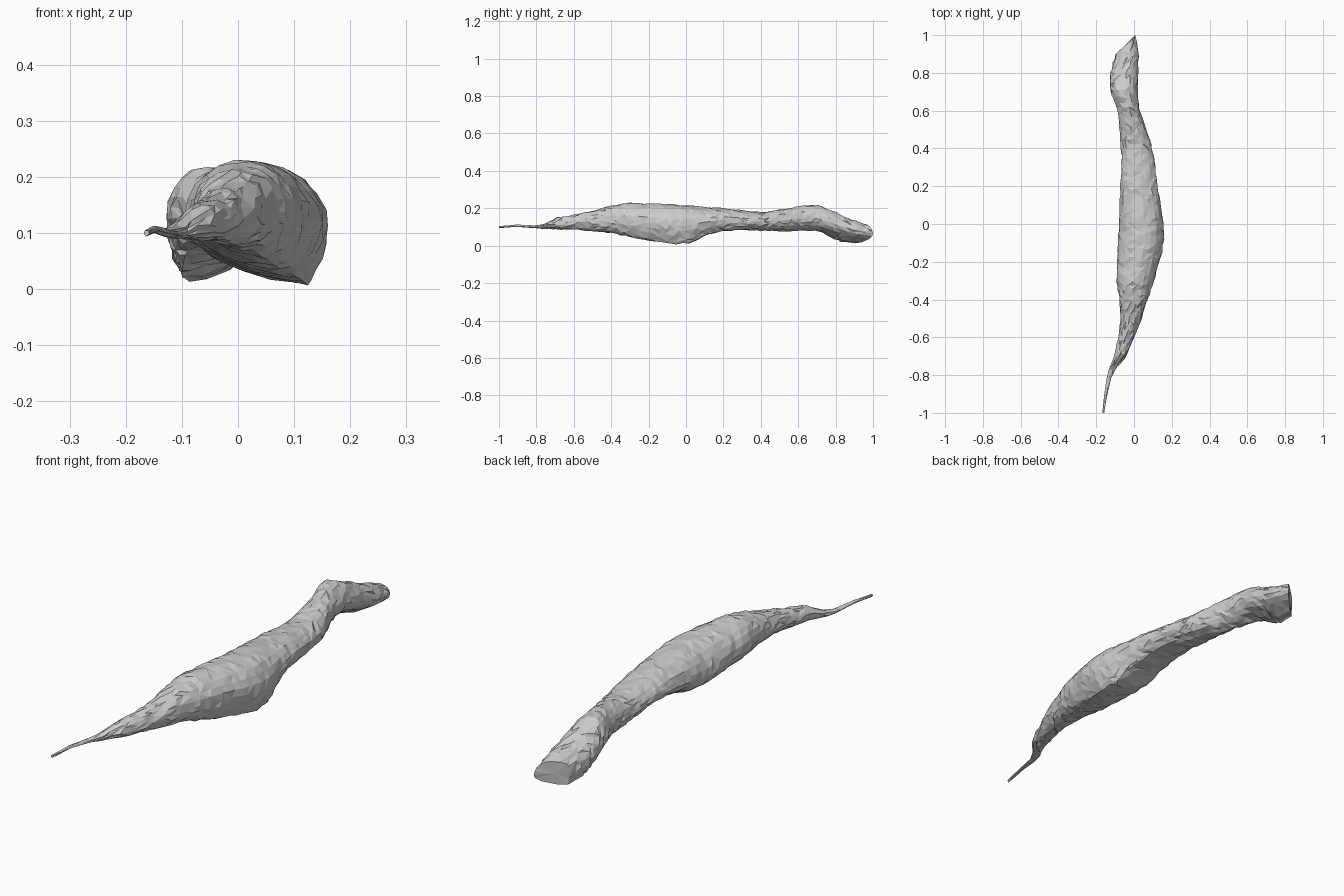
import bpy, bmesh, math, random
from mathutils import Vector

if "Cube" in bpy.data.objects:
    bpy.data.objects.remove(bpy.data.objects["Cube"])

random.seed(4)
SIDES = 22
RINGS = 84

# Body stations: y, left x, right x, top z, bottom z
STATIONS = [
    (-1.00, -.168, -.158, .105, .094),
    (-0.90, -.157, -.141, .113, .101),
    (-0.80, -.142, -.117, .108, .093),
    (-0.75, -.125, -.085, .118, .089),
    (-0.70, -.106, -.042, .150, .088),
    (-0.60, -.082, .002, .166, .085),
    (-0.50, -.070, .040, .186, .078),
    (-0.40, -.078, .075, .215, .068),
    (-0.30, -.092, .110, .230, .045),
    (-0.15, -.088, .147, .225, .019),
    (-0.06, -.083, .162, .220, .009),
    (0.02, -.080, .156, .217, .010),
    (0.10, -.076, .141, .206, .055),
    (0.20, -.072, .126, .200, .078),
    (0.32, -.066, .112, .186, .082),
    (0.42, -.070, .093, .181, .080),
    (0.50, -.076, .066, .194, .077),
    (0.60, -.087, .030, .210, .080),
    (0.70, -.124, .018, .220, .078),
    (0.80, -.129, .022, .186, .048),
    (0.90, -.122, .024, .147, .022),
    (1.00, -.098, .010, .115, .015),
]
# Where the keel sits between left (0) and right (1), by y
KEEL = [(-1.0, .5), (-.7, .5), (-.45, .62), (-.2, .78), (0, .84),
        (.25, .72), (.5, .5), (.7, .32), (.85, .2), (1.0, .12)]


def sample(table, y):
    """Linear lookup of a table keyed on its first column."""
    for a, b in zip(table, table[1:]):
        if y <= b[0]:
            t = max(0, (y - a[0]) / (b[0] - a[0]))
            return [p + (q - p) * t for p, q in zip(a[1:], b[1:])]
    return list(table[-1][1:])


def section(y, phase):
    """Leaning oval ring through the left, top, right and keel points."""
    left, right, top, bottom = sample(STATIONS, y)
    keel = left + (right - left) * sample(KEEL, y)[0]
    crown = left + (right - left) * .5
    mid = bottom + (top - bottom) * .48
    shear = max(0, (y - .72) / .28) * .95      # slanted cut at the blunt end
    rough = min(.0045, .05 * (top - bottom))
    ring = []
    for i in range(SIDES):
        a = 2 * math.pi * (i + phase) / SIDES
        c, s = math.cos(a), math.sin(a)
        cx = crown + (keel - crown) * (max(0, -s) ** 1.2)
        edge = right if c > 0 else left
        x = cx + (edge - cx) * abs(c)
        z = mid + (top - mid) * s if s > 0 else mid + (mid - bottom) * s
        if s < 0:
            # flatten the side of the belly opposite the keel
            span = (keel - crown) / max(right - left, .01)
            if c * span < 0:
                k = abs(c) ** 1.5
                base = keel + (edge - keel) * k
                x += (base - x) * min(1, abs(span) * 2.5)
        p = Vector((x, y + shear * (x - right), z))
        n = Vector((c, 0, s))
        p += n * random.uniform(-rough, rough * .7)
        if abs(y) < .98:
            p.y += random.uniform(-.006, .006)
        ring.append(p)
    return ring


# Long crinkled body, lofted ring to ring
bm = bmesh.new()
rings = []
for j in range(RINGS):
    y = -1 + 2 * j / (RINGS - 1)
    rings.append([bm.verts.new(p) for p in section(y, 0)])
for a, b in zip(rings, rings[1:]):
    for i in range(SIDES):
        k = (i + 1) % SIDES
        if random.random() < .5:
            bm.faces.new((a[i], a[k], b[k]))
            bm.faces.new((a[i], b[k], b[i]))
        else:
            bm.faces.new((a[i], a[k], b[i]))
            bm.faces.new((a[k], b[k], b[i]))

# Tail tip and blunt end caps
for ring in (rings[0], rings[-1]):
    centre = sum((v.co for v in ring), Vector()) / SIDES
    hub = bm.verts.new(centre)
    for i in range(SIDES):
        bm.faces.new((ring[i], ring[(i + 1) % SIDES], hub))

for v in bm.verts:
    v.co.z = max(v.co.z, 0)
bmesh.ops.recalc_face_normals(bm, faces=bm.faces)
mesh = bpy.data.meshes.new("crinkled_body")
bm.to_mesh(mesh)
bm.free()
body = bpy.data.objects.new("crinkled_body", mesh)
bpy.context.collection.objects.link(body)

# Merge down to irregular flat facets
dec = body.modifiers.new("facets", 'DECIMATE')
dec.ratio = .6
